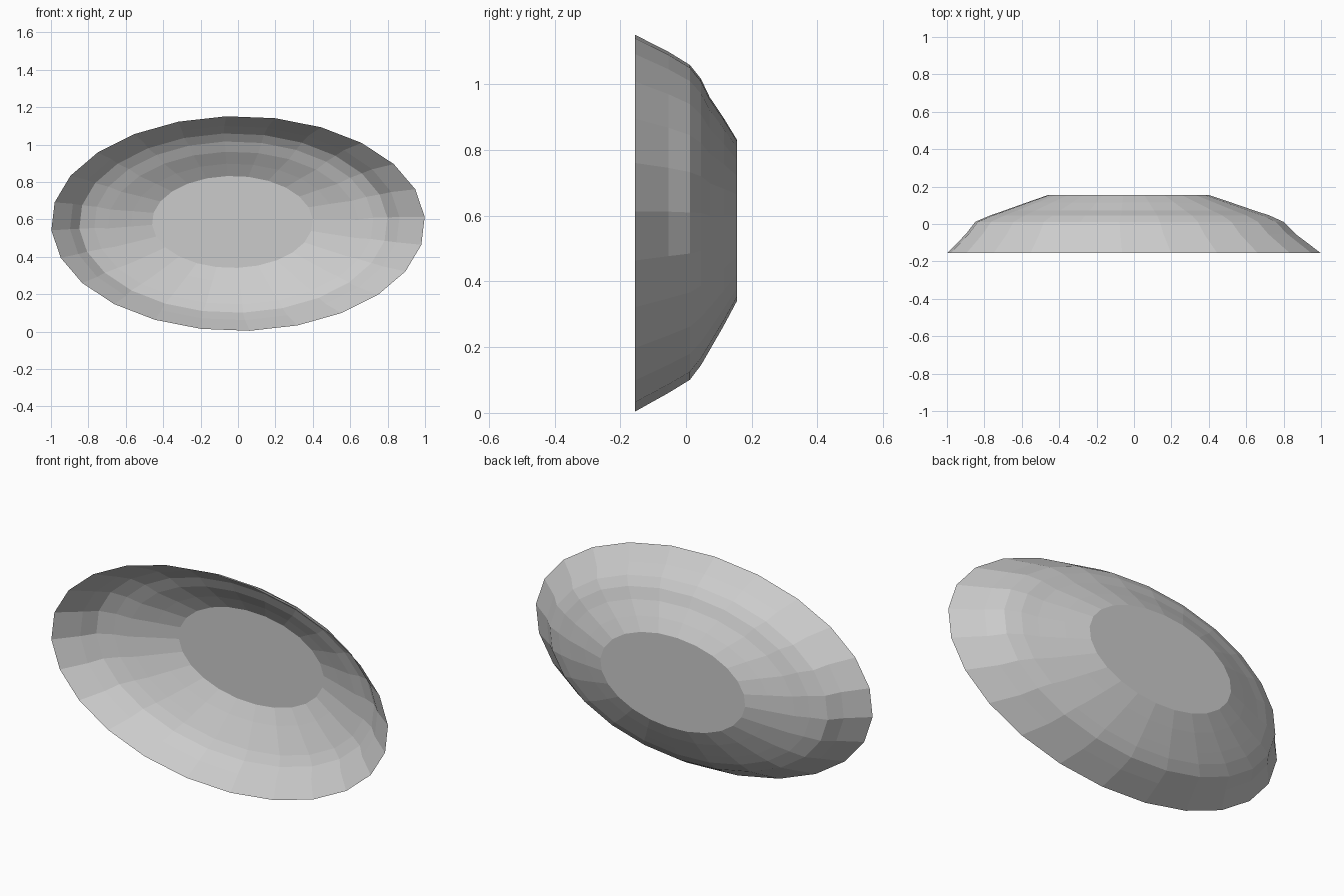
import bpy, bmesh
from math import sin, cos, radians, pi

if "Cube" in bpy.data.objects:
    bpy.data.objects.remove(bpy.data.objects["Cube"])

SIDES = 24
PHASE = radians(3.6)
# Oval rings from open front rim to flat base: y, x min, x max, z min, z max
RINGS = [
    (-0.155, -1.00, 1.00, 0.003, 1.152),
    (-0.053, -0.90, 0.865, 0.06, 1.10),
    (0.012, -0.85, 0.80, 0.10, 1.06),
    (0.046, -0.77, 0.725, 0.145, 1.017),
    (0.072, -0.695, 0.645, 0.19, 0.962),
    (0.115, -0.575, 0.52, 0.265, 0.898),
    (0.155, -0.46, 0.40, 0.34, 0.832),
]

bm = bmesh.new()


def oval_ring(y, x0, x1, z0, z1):
    cx, cz, rx, rz = (x0 + x1) / 2, (z0 + z1) / 2, (x1 - x0) / 2, (z1 - z0) / 2
    angles = [PHASE + 2 * pi * i / SIDES for i in range(SIDES)]
    return [bm.verts.new((cx + rx * cos(a), y, cz + rz * sin(a))) for a in angles]


# Thin sloping wall
loops = [oval_ring(*r) for r in RINGS]
for a, b in zip(loops, loops[1:]):
    for i in range(SIDES):
        j = (i + 1) % SIDES
        bm.faces.new((a[i], b[i], b[j], a[j]))

# Flat base
bm.faces.new(loops[-1][::-1])
bmesh.ops.recalc_face_normals(bm, faces=bm.faces)

mesh = bpy.data.meshes.new("oval_dish")
bm.to_mesh(mesh)
bm.free()
dish = bpy.data.objects.new("oval_dish", mesh)
bpy.context.collection.objects.link(dish)
